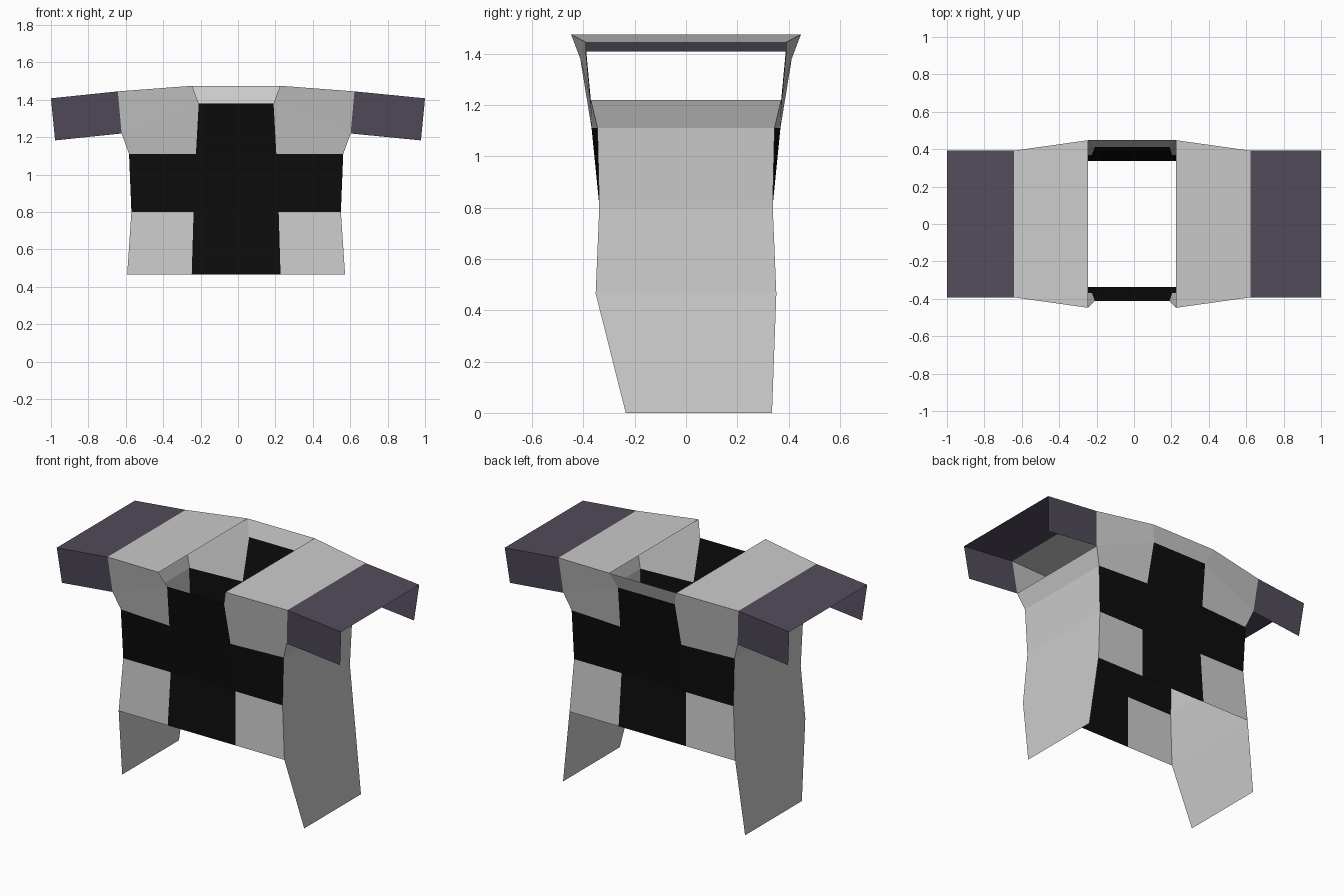
import bpy, bmesh

if "Cube" in bpy.data.objects:
    bpy.data.objects.remove(bpy.data.objects["Cube"])

CX = -0.01  # the torso sits slightly off the sleeve centre

# Half-width, half-depth, height up the outer seam and the inner seam
OUTER = [(.5825, .352, .465), (.56, .338, .80), (.5725, .345, 1.11),
         (.6125, .371, 1.22), (.6325, .392, 1.445)]
INNER = [(.2375, .352, .465), (.2275, .337, .80), (.215, .368, 1.11),
         (.20, .412, 1.38), (.235, .448, 1.475)]


def material(name, color):
    m = bpy.data.materials.new(name)
    m.diffuse_color = (*color, 1)
    m.use_nodes = True
    m.node_tree.nodes["Principled BSDF"].inputs["Base Color"].default_value = m.diffuse_color
    return m


BLACK = material("black_cloth", (.004, .004, .004))
PURPLE = material("purple_cloth", (.085, .072, .105))


def seam(points, sx, sy):
    return [(CX + sx * x, sy * y, z) for x, y, z in points]


def sheet(name, faces, mat=None):
    """Weld a list of polygons into one flat-shaded cloth sheet."""
    bm = bmesh.new()
    for f in faces:
        bm.faces.new([bm.verts.new(p) for p in f])
    bmesh.ops.remove_doubles(bm, verts=bm.verts[:], dist=1e-4)
    bmesh.ops.recalc_face_normals(bm, faces=bm.faces[:])
    # open sheets: turn the normals away from the torso centre
    if sum(f.normal.dot(f.calc_center_median() - f.calc_center_median().project((0, 0, 1)))
           for f in bm.faces) < 0:
        bmesh.ops.reverse_faces(bm, faces=bm.faces[:])
    me = bpy.data.meshes.new(name)
    bm.to_mesh(me)
    bm.free()
    ob = bpy.data.objects.new(name, me)
    bpy.context.collection.objects.link(ob)
    if mat:
        me.materials.append(mat)
    return ob


def strip(a, b):
    """Quads bridging two rows of points."""
    return [(a[i], b[i], b[i + 1], a[i + 1]) for i in range(len(a) - 1)]


# Cross and surrounding cloth on the front and the back
for label, sy in (("front", -1), ("back", 1)):
    inl, inr = seam(INNER, -1, sy), seam(INNER, 1, sy)
    cross = strip(inl[:4], inr[:4])
    for sx, inn in ((-1, inl), (1, inr)):
        out = seam(OUTER, sx, sy)
        cross += strip(inn[1:3], out[1:3])
        side = "left" if sx < 0 else "right"
        sheet(f"{label}_hem_{side}", strip(inn[:2], out[:2]))
        sheet(f"{label}_chest_{side}", strip(inn[2:], out[2:]))
    sheet(f"{label}_cross", cross, BLACK)
    if sy > 0:
        sheet("back_collar", strip(inl[3:], inr[3:]))

for side, sx in (("left", -1), ("right", 1)):
    of, ob = seam(OUTER, sx, -1), seam(OUTER, sx, 1)
    # Shoulder top
    sheet(f"shoulder_{side}", [(seam(INNER, sx, -1)[4], of[4], ob[4], seam(INNER, sx, 1)[4])])
    # Side panel, flaring down to the ground
    lo_f, lo_b = (CX + sx * .64, -.235, 0), (CX + sx * .64, .335, 0)
    sheet(f"side_panel_{side}", strip([lo_f] + of[:4], [lo_b] + ob[:4]))
    # Sleeve: top, front and back, open below and at the cuff
    arm = [of[3], of[4], ob[4], ob[3]]
    cuff = [(sx * x, y, z) for x, y, z in
            ((.978, -.371, 1.183), (1, -.392, 1.408), (1, .392, 1.408), (.978, .371, 1.183))]
    sheet(f"sleeve_{side}", strip(arm, cuff), PURPLE)
